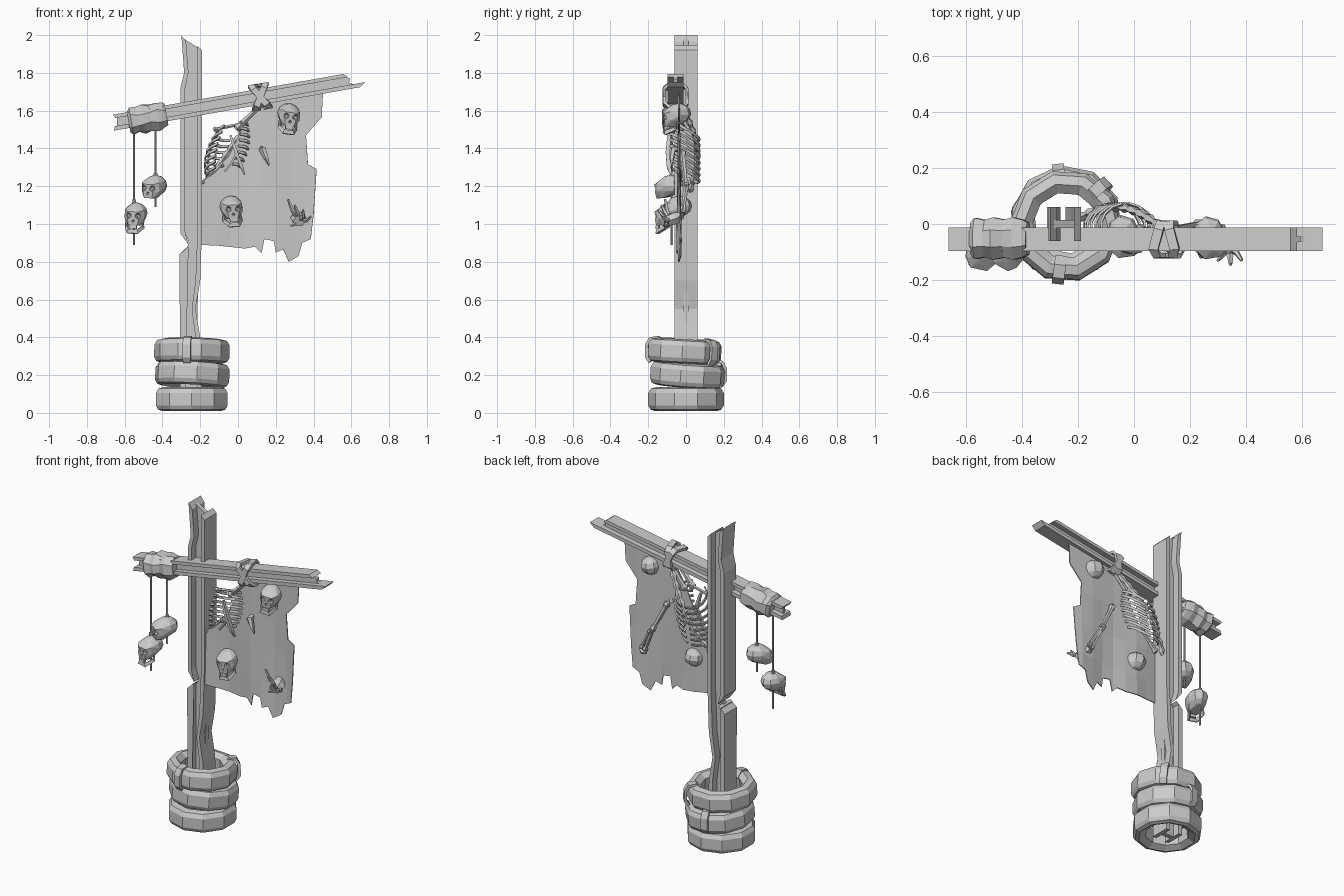
import bpy, bmesh, math
from math import sin, cos, pi, radians
from mathutils import Vector, Matrix

if "Cube" in bpy.data.objects:
    bpy.data.objects.remove(bpy.data.objects["Cube"])

GREY = (0.6, 0.6, 0.6, 1)
mat = bpy.data.materials.new("weathered grey")
mat.use_nodes = True
mat.diffuse_color = GREY
mat.node_tree.nodes["Principled BSDF"].inputs["Base Color"].default_value = GREY


def finish(name, bm, matrix=None):
    bmesh.ops.recalc_face_normals(bm, faces=bm.faces)
    mesh = bpy.data.meshes.new(name)
    bm.to_mesh(mesh)
    bm.free()
    mesh.materials.append(mat)
    ob = bpy.data.objects.new(name, mesh)
    bpy.context.collection.objects.link(ob)
    if matrix:
        ob.matrix_world = matrix
    return ob


def slab(name, outline, y0, y1, matrix=None):
    """Extrude an x-z outline along y."""
    bm = bmesh.new()
    face = bm.faces.new([bm.verts.new((x, y0, z)) for x, z in outline])
    new = bmesh.ops.extrude_face_region(bm, geom=[face])["geom"]
    bmesh.ops.translate(bm, vec=(0, y1 - y0, 0),
                        verts=[v for v in new if isinstance(v, bmesh.types.BMVert)])
    return finish(name, bm, matrix)


def loft(name, rings, closed=False, matrix=None):
    """Skin a list of vertex rings."""
    bm = bmesh.new()
    rows = [[bm.verts.new(p) for p in ring] for ring in rings]
    n = len(rows[0])
    for a, b in zip(rows, rows[1:] + rows[:1] if closed else rows[1:]):
        for i in range(n):
            j = (i + 1) % n
            bm.faces.new((a[i], a[j], b[j], b[i]))
    if not closed:
        bm.faces.new(rows[0])
        bm.faces.new(rows[-1])
    return finish(name, bm, matrix)


def tube(name, path, sizes, sides=6, closed=False, ref=(0, 1, 0), flat=1, matrix=None):
    """Sweep a polygon section along a path; flat squashes it across ref."""
    path = [Vector(p) for p in path]
    n = len(path)
    if not isinstance(sizes, (list, tuple)):
        sizes = [sizes] * n
    rings = []
    for i, p in enumerate(path):
        a = path[i - 1] if closed or i else p
        b = path[(i + 1) % n] if closed or i < n - 1 else p
        t = (b - a).normalized()
        side = t.cross(Vector(ref)).normalized()
        up = side.cross(t)
        rings.append([p + sizes[i] * (up * cos(2 * pi * (k + .5) / sides)
                                      + side * flat * sin(2 * pi * (k + .5) / sides))
                      for k in range(sides)])
    return loft(name, rings, closed, matrix)


# Broken upright girder: two wide flanges joined by a web
slab("post_web", [(-.285, .02), (-.205, .02), (-.215, .55), (-.205, .75), (-.205, 1.93),
                  (-.285, 1.98), (-.265, 1.8), (-.285, 1.72), (-.285, .97), (-.26, .9),
                  (-.285, .84)], -.014, .014)
slab("post_left_flange_low", [(-.305, .02), (-.28, .02), (-.28, .87), (-.262, .88), (-.31, .84)], -.06, .06)
slab("post_left_flange_high", [(-.305, .95), (-.262, .89), (-.28, .96), (-.28, 1.72), (-.262, 1.8),
                               (-.275, 1.965), (-.3, 2), (-.285, 1.8), (-.305, 1.72)], -.06, .06)
slab("post_right_flange", [(-.215, .02), (-.19, .02), (-.2, .4), (-.225, .55), (-.2, .7), (-.19, 1.0),
                           (-.19, 1.92), (-.215, 1.945), (-.215, .95), (-.225, .7), (-.245, .55), (-.225, .4)],
     -.06, .06)

# Slanted cross girder with splintered ends
TILT = Matrix.Translation((-.005, -.055, 1.652)) @ Matrix.Rotation(radians(-10), 4, "Y")
slab("beam_top_flange", [(-.65, .022), (.6, .022), (.58, .042), (-.66, .042)], -.042, .042, TILT)
slab("beam_bottom_flange", [(-.67, -.042), (.655, -.042), (.685, -.02), (-.66, -.02)], -.042, .042, TILT)
slab("beam_web", [(-.65, -.03), (.64, -.03), (.6, -.01), (.61, .01), (.585, .03), (-.64, .03)],
     -.01, .01, TILT)

# Crumpled cloth wrapped round the short end
loft("beam_wrap", [[(x, .003 + r * 1.02 * cos(pi * (k + .5) / 4),
                     -.008 + r * sin(pi * (k + .5) / 4) + .006 * sin(k * 2 + x * 40)) for k in range(8)]
                   for x, r in zip([-.585, -.57, -.535, -.505, -.465, -.43, -.395, -.38],
                                   [.06, .078, .07, .08, .072, .08, .07, .06])], matrix=TILT)

# Crossed bands lashing the body to the beam
for s in (-1, 1):
    loop = [(.125 + s * z * .62 * (1 if y < 0 else .5), y, z)
            for y, z in [(-.058, -.045), (-.058, .045), (-.035, .062), (.035, .062),
                         (.058, .045), (.058, -.045), (.035, -.062), (-.035, -.062)]]
    tube("lashing_band", loop, .024, 4, True, (1, 0, 0), .5, TILT)

# Stack of three worn tyres
SECTION = [(.125, .02), (.165, 0), (.188, .008), (.2, .03), (.2, .095), (.185, .12), (.15, .128), (.118, .1)]
for i, (z, tx, ty) in enumerate([(.01, 0, 0), (.14, -4, 3), (.264, -3, 1)]):
    m = (Matrix.Translation((-.245, (0, .005, -.01)[i], z)) @ Matrix.Rotation(radians(tx), 4, "X")
         @ Matrix.Rotation(radians(ty), 4, "Y"))
    loft("tyre", [[(r * cos(a), r * sin(a), h) for r, h in SECTION]
                  for a in [2 * pi * (k + .5 + .2 * i) / 10 for k in range(10)]], True, m)

# Straps folded over the tyres
for a, z, lean in ((-1.7, .265, 0), (1.7, .14, 0), (.75, .25, .1)):
    d = Vector((cos(a), sin(a), 0))
    side = Vector((-sin(a), cos(a), 0))
    path = [Vector((-.245, 0, z)) + d * r + side * lean * h + Vector((0, 0, h))
            for r, h in [(.19, .005), (.208, .03), (.208, .095), (.19, .128), (.15, .135), (.12, .1)]]
    tube("tyre_strap", path, .03, 4, ref=side, flat=.4)

# Ragged banner, sliced into folds
OUTLINE = [(-.2, 1.21), (-.2, .89), (-.1, .885), (.035, .87), (.09, .88), (.125, .845), (.14, .92), (.19, .91),
           (.2, .85), (.24, .865), (.27, .8), (.32, .83), (.34, .9), (.385, .92), (.4, 1.05),
           (.416, 1.29), (.37, 1.315), (.36, 1.47), (.443, 1.565), (.45, 1.7), (.1, 1.635),
           (.02, 1.5), (-.05, 1.36)]
bm = bmesh.new()
bm.faces.new([bm.verts.new((x, 0, z)) for x, z in OUTLINE])
for axis, cuts in (((1, 0, 0), [-.12 + .08 * k for k in range(7)]), ((0, 0, 1), [1, 1.2, 1.4])):
    for c in cuts:
        bmesh.ops.bisect_plane(bm, geom=bm.verts[:] + bm.edges[:] + bm.faces[:],
                               plane_co=Vector(axis) * c, plane_no=axis)
for v in bm.verts:
    v.co.y = -.04 + .014 * sin(v.co.x * 17 + v.co.z * 2) * min(1, 1.75 - v.co.z)
banner = finish("banner", bm)
banner.modifiers.new("thickness", "SOLIDIFY").thickness = .006


def skull(name, loc, yaw=0, roll=0, pitch=0, jaw=True):
    """Faceted skull with hollow eyes and nose, facing front."""
    m = (Matrix.Translation(loc) @ Matrix.Rotation(radians(yaw), 4, "Z")
         @ Matrix.Rotation(radians(roll), 4, "Y") @ Matrix.Rotation(radians(pitch), 4, "X"))
    bm = bmesh.new()
    bmesh.ops.create_uvsphere(bm, u_segments=8, v_segments=6, radius=1,
                              matrix=Matrix.Translation((0, .005, .03)) @ Matrix.Diagonal((.06, .068, .055, 1)))
    for s in (-1, 1):
        for x, y, z in [(.05, -.052, .045), (.054, -.045, 0), (.03, -.078, .035),
                        (.03, -.074, -.005), (.024, -.07, -.038), (.034, -.03, -.036)]:
            bm.verts.new((s * x, y, z))
    hull = bmesh.ops.convex_hull(bm, input=bm.verts[:])
    loose = {g for g in hull["geom_interior"] + hull["geom_unused"] if isinstance(g, bmesh.types.BMVert)}
    bmesh.ops.delete(bm, geom=list(loose), context="VERTS")
    head = finish(name, bm, m)
    cut = bmesh.new()
    for x, z, r in ((-.025, .014, .017), (.025, .014, .017), (0, -.014, .009)):
        bmesh.ops.create_icosphere(cut, subdivisions=1, radius=r, matrix=Matrix.Translation((x, -.074, z)))
    cutter = finish("socket_cutter", cut, m)
    mod = head.modifiers.new("sockets", "BOOLEAN")
    mod.operation, mod.object = "DIFFERENCE", cutter
    bpy.context.view_layer.update()
    carved = bpy.data.meshes.new_from_object(head.evaluated_get(bpy.context.evaluated_depsgraph_get()))
    head.modifiers.clear()
    head.data = carved
    bpy.data.objects.remove(cutter)
    if jaw:
        half = [(.046, -.015, -.005), (.044, -.02, -.045), (.024, -.066, -.07)]
        tube(name + "_jaw", half + [(-x, y, z) for x, y, z in reversed(half)], [.01, .013, .016, .016, .013, .01],
             4, ref=(0, .3, 1), flat=.6, matrix=m)
        tube(name + "_teeth", [(-.02, -.066, -.046), (.02, -.066, -.046)], .012, 4, matrix=m)


skull("banner_skull_low", (-.035, -.04, 1.065), 8, -4)
skull("banner_skull_high", (.265, -.045, 1.555), 10, 8)
skull("hanging_skull_low", (-.54, -.085, 1.03), -12, 3)
skull("hanging_skull_high", (-.44, -.085, 1.175), -30, 4, 0, False)

# Cords holding the hanging skulls
for x, top, mid, low in ((-.55, 1.5, 1.1, .89), (-.437, 1.52, 1.24, 1.09)):
    tube("cord", [(x, -.075, top), (x, -.075, low)], .006, 5)
    tube("cord_knot", [(x, -.075, mid - .01), (x, -.075, mid + .03)], .011, 5)

# Ribcage: paired curved ribs, spine and breastbone
for i in range(8):
    f = i / 7
    cx, cz = -.075 + .045 * f, 1.27 + .22 * f
    w = .075 + .045 * sin(pi * (.15 + .75 * f))
    for s in (-1, 1):
        pts = []
        for k in range(7):
            a = radians(8 + 24 * k)
            y = .082 * cos(a)
            pts.append((cx + s * w * sin(a), y - .01, cz - .55 * y + .02 * s * sin(a)))
        tube("rib", pts, .0105, 4, ref=(.1, .5, 1), flat=.55)
spine = [Vector((-.2, .02, 1.17)).lerp(Vector((.1, -.01, 1.6)), k / 20) for k in range(21)]
for k, p in enumerate(spine):
    p.y += .055 * sin(pi * k / 20)
tube("spine", spine, [.019 if k % 2 else .011 for k in range(21)], 5)
tube("breastbone", [(-.04, -.09, 1.47), (-.01, -.095, 1.38), (.02, -.09, 1.3), (.035, -.08, 1.26)],
     [.012, .018, .016, .006], 4, flat=.7)
tube("rib_cartilage", [(-.01, -.093, 1.37), (-.035, -.09, 1.32), (-.07, -.08, 1.28)], .012, 4, flat=.6)


def bone(name, a, b, r):
    """Long bone with swollen ends."""
    a, b = Vector(a), Vector(b)
    tube(name, [a.lerp(b, t) for t in (0, .06, .16, .84, .94, 1)], [r, r * 1.6, r, r * .9, r * 1.5, r], 5)


# Limbs: raised arm at the beam, forearm behind the banner, hand through it
bone("raised_arm_bone", (-.01, -.065, 1.5), (.135, -.085, 1.645), .015)
bone("raised_arm_bone", (.015, -.02, 1.5), (.15, -.03, 1.65), .014)
bone("collar_bone", (-.13, -.04, 1.5), (.02, -.05, 1.53), .009)
bone("hip_bone", (-.19, -.03, 1.21), (-.08, -.03, 1.32), .012)
tube("elbow_spur", [(.125, -.03, 1.4), (.13, -.07, 1.395), (.15, -.075, 1.35), (.165, -.075, 1.31)],
     [.016, .02, .014, .004], 5, ref=(1, 0, 0))
bone("forearm_bone", (.14, -.02, 1.39), (.235, 0, 1.2), .014)
bone("forearm_bone", (.23, 0, 1.21), (.3, -.02, 1.05), .012)
bone("forearm_bone", (.245, .005, 1.2), (.32, -.015, 1.06), .01)
tube("palm", [(.31, -.02, 1.05), (.32, -.06, 1.03), (.325, -.1, 1.015)], [.02, .036, .03], 6, ref=(0, 0, 1), flat=1.2)
for tip, knuckle in (((.265, -.11, 1.13), (.29, -.1, 1.07)), ((.3, -.13, 1.1), (.315, -.11, 1.06)),
                     ((.345, -.145, 1.075), (.345, -.12, 1.04)), ((.385, -.13, 1.04), (.365, -.1, 1.02)),
                     ((.28, -.1, .99), (.3, -.09, 1.0))):
    tube("finger", [(.325, -.085, 1.02), knuckle, tip], [.011, .012, .006], 5, ref=(.2, 1, .1))
